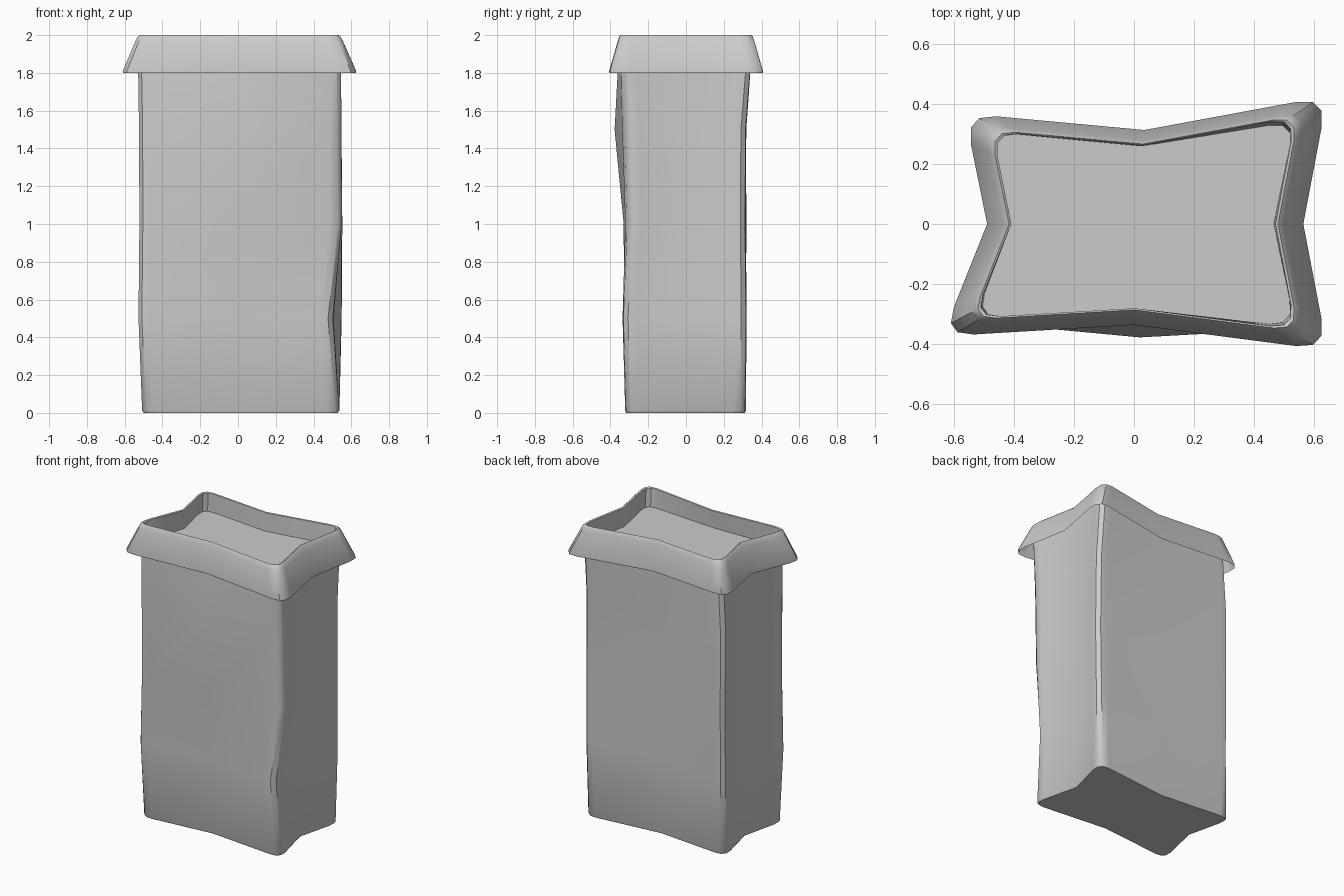
import bpy, bmesh
from mathutils import Vector
from math import radians

if "Cube" in bpy.data.objects:
    bpy.data.objects.remove(bpy.data.objects["Cube"])

# Outline control points per level: back-left, back, back-right, right,
# front-right, front, front-left, left (corners alternate with side midpoints)
LEVELS = [
    (0.0, [(-.525, .32), (0, .27), (.555, .325), (.475, 0), (.555, -.33), (0, -.275), (-.525, -.325), (-.45, 0)]),
    (0.5, [(-.52, .325), (0, .27), (.568, .33), (.48, 0), (.515, -.345), (0, -.29), (-.55, -.335), (-.42, 0)]),
    (1.0, [(-.52, .33), (0, .27), (.572, .325), (.48, 0), (.57, -.32), (.01, -.33), (-.545, -.325), (-.42, 0)]),
    (1.5, [(-.52, .325), (.01, .27), (.567, .328), (.48, 0), (.567, -.33), (.02, -.378), (-.545, -.325), (-.44, 0)]),
    (2.0, [(-.49, .32), (.03, .272), (.56, .37), (.49, 0), (.56, -.365), (0, -.292), (-.555, -.325), (-.425, 0)]),
]


def outline(z):
    """Control outline interpolated between levels."""
    for (z0, a), (z1, b) in zip(LEVELS, LEVELS[1:]):
        if z <= z1:
            t = (z - z0) / (z1 - z0)
            return [Vector(p).lerp(Vector(q), t) for p, q in zip(a, b)]


def ring(z, scale=1.0, shape_z=None, trim=0.085):
    """Closed ring of points with rounded corners."""
    ctrl = [p * scale for p in outline(z if shape_z is None else shape_z)]
    pts = []
    for i, c in enumerate(ctrl):
        if i % 2:
            pts.append((c.x, c.y, z))
            continue
        a = c + (ctrl[i - 1] - c).normalized() * trim
        b = c + (ctrl[(i + 1) % 8] - c).normalized() * trim
        for k in range(4):
            t = k / 3
            p = a * (1 - t) ** 2 + c * 2 * t * (1 - t) + b * t * t
            pts.append((p.x, p.y, z))
    return pts


def loft(name, rings, cap_start=False, cap_end=False):
    """Skin a stack of rings into one smooth-shaded object."""
    bm = bmesh.new()
    loops = [[bm.verts.new(p) for p in r] for r in rings]
    n = len(loops[0])
    for lo, hi in zip(loops, loops[1:]):
        for i in range(n):
            j = (i + 1) % n
            bm.faces.new((lo[j], lo[i], hi[i], hi[j]))
    if cap_start:
        bm.faces.new(loops[0])
    if cap_end:
        bm.faces.new(loops[-1][::-1])
    bm.normal_update()
    mesh = bpy.data.meshes.new(name)
    bm.to_mesh(mesh)
    bm.free()
    obj = bpy.data.objects.new(name, mesh)
    bpy.context.collection.objects.link(obj)
    bpy.ops.object.select_all(action='DESELECT')
    obj.select_set(True)
    bpy.context.view_layer.objects.active = obj
    bpy.ops.object.shade_smooth_by_angle(angle=radians(40))


# Dented body with a closed bottom
body = [ring(0, .985), ring(.012)] + [ring(z) for z in (.5, 1, 1.5, 1.97)]
loft("body", body, cap_start=True)

# Flared rim, rolled over the top and down to the recessed floor
rim = [ring(1.8, 1.15, 2, .105), ring(1.81, 1.152, 2, .105),
       ring(1.965, 1.025, 2, .09), ring(1.99, 1.0, 2), ring(2, .98, 2),
       ring(1.995, .962, 2), ring(1.87, .955)]
loft("rim_and_recess", rim, cap_end=True)
